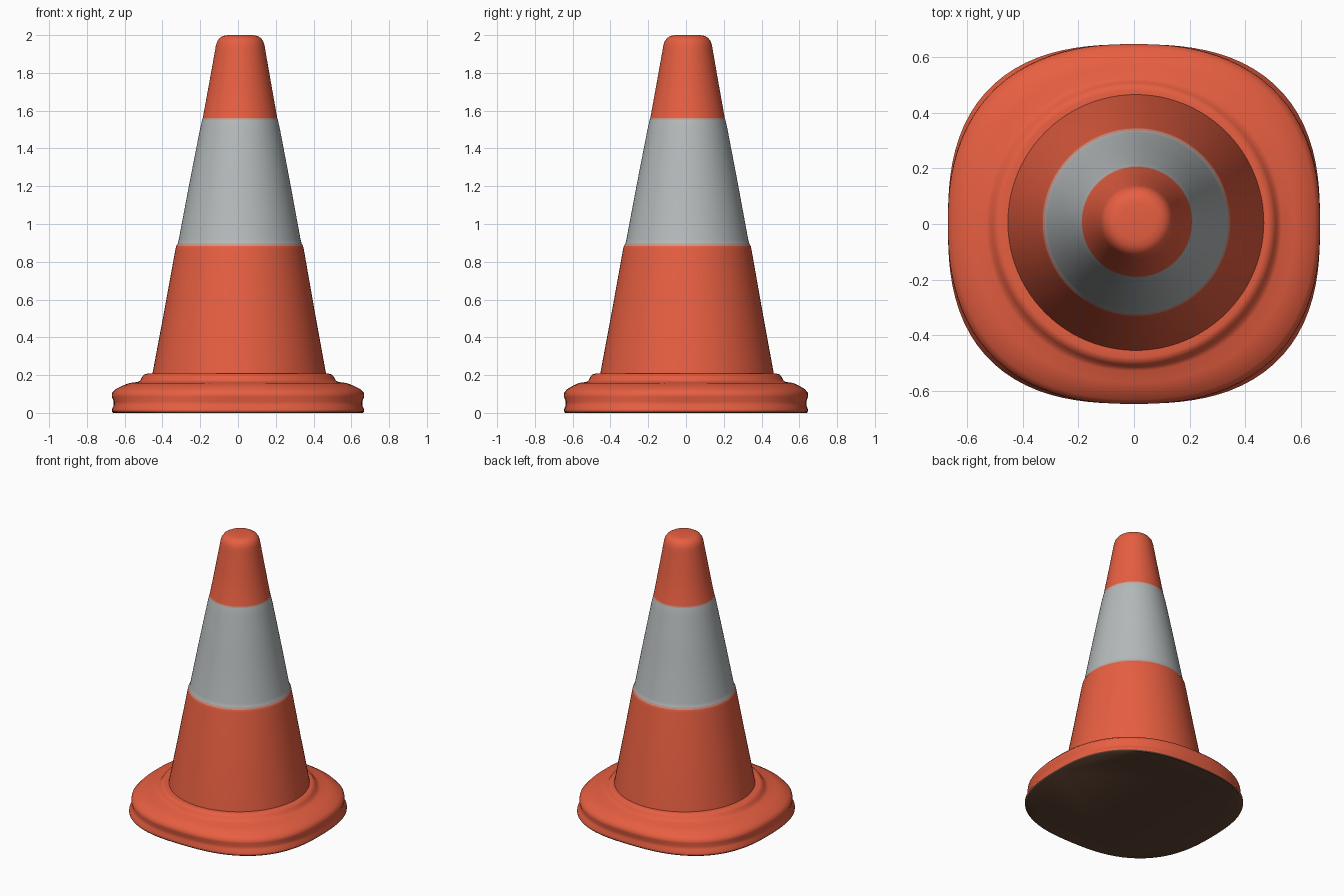
import bpy, bmesh, math

if "Cube" in bpy.data.objects:
    bpy.data.objects.remove(bpy.data.objects["Cube"])


def material(name, rgb):
    m = bpy.data.materials.new(name)
    m.diffuse_color = (*rgb, 1)
    m.use_nodes = True
    m.node_tree.nodes["Principled BSDF"].inputs["Base Color"].default_value = m.diffuse_color
    return m


ORANGE = material("cone_orange", (0.83, 0.118, 0.055))
GREY = material("band_grey", (0.46, 0.49, 0.495))
FADED = material("faded_band_edge", (0.62, 0.31, 0.25))
BROWN = material("underside_brown", (0.115, 0.057, 0.032))
MATS = [ORANGE, GREY, FADED, BROWN]
SIDES = 96


def loft(name, rings, rule, cap_bottom=False, cap_top=False, angle=50):
    """Stack of superellipse rings (rx, ry, z, exponent, cx, cy), coloured by rule(face)."""
    bm = bmesh.new()
    loops = []
    for rx, ry, z, n, cx, cy in rings:
        loop = []
        for i in range(SIDES):
            a = 2 * math.pi * i / SIDES
            c, s = math.cos(a), math.sin(a)
            k = (abs(c / rx) ** n + abs(s / ry) ** n) ** (-1 / n)
            loop.append(bm.verts.new((cx + k * c, cy + k * s, z)))
        loops.append(loop)
    for lo, hi in zip(loops, loops[1:]):
        for i in range(SIDES):
            j = (i + 1) % SIDES
            bm.faces.new((lo[i], lo[j], hi[j], hi[i]))
    if cap_bottom:
        bm.faces.new(loops[0][::-1])
    if cap_top:
        bm.faces.new(loops[-1])
    bm.normal_update()
    for f in bm.faces:
        f.material_index = rule(f)
    me = bpy.data.meshes.new(name)
    bm.to_mesh(me)
    bm.free()
    ob = bpy.data.objects.new(name, me)
    bpy.context.collection.objects.link(ob)
    for m in MATS:
        me.materials.append(m)
    bpy.ops.object.select_all(action='DESELECT')
    ob.select_set(True)
    bpy.context.view_layer.objects.active = ob
    bpy.ops.object.shade_smooth_by_angle(angle=math.radians(angle))
    return ob


# Rounded-square foot with a flared lower lip and a round stepped collar
base_profile = [
    (0.660, 0.640, 0.0, 2.6), (0.668, 0.645, 0.008, 2.6), (0.668, 0.645, 0.02, 2.6),
    (0.658, 0.637, 0.04, 2.52), (0.658, 0.637, 0.06, 2.45), (0.668, 0.646, 0.085, 2.4),
    (0.668, 0.646, 0.105, 2.36), (0.650, 0.630, 0.125, 2.32), (0.610, 0.597, 0.145, 2.25),
    (0.575, 0.568, 0.158, 2.2), (0.530, 0.527, 0.164, 2.1), (0.517, 0.515, 0.172, 2.05),
    (0.508, 0.507, 0.190, 2), (0.495, 0.495, 0.204, 2), (0.480, 0.480, 0.208, 2),
    (0.440, 0.440, 0.206, 2),
]
loft("base", [(rx, ry, z, n, 0, 0) for rx, ry, z, n in base_profile],
     lambda f: 3 if f.calc_center_median().z < 0.007 else 0, cap_bottom=True)

# Tapered cone with a grey band and a rounded tip
body_profile = [
    (0.461, 0.195), (0.459, 0.21), (0.398, 0.54), (0.340, 0.865), (0.336, 0.883),
    (0.328, 0.896), (0.322, 0.92), (0.268, 1.21), (0.212, 1.50), (0.200, 1.553),
    (0.197, 1.562), (0.163, 1.75), (0.133, 1.92), (0.129, 1.945), (0.122, 1.967),
    (0.109, 1.985), (0.090, 1.996), (0.065, 2.0),
]


def body_colour(f):
    z = f.calc_center_median().z
    if 0.883 < z < 0.896 or 1.553 < z < 1.562:
        return 2
    return 1 if 0.896 < z < 1.553 else 0


loft("cone_body", [(r, r, z, 2, 0.006 + 0.003 * z, 0.005 + 0.002 * z) for r, z in body_profile],
     body_colour, cap_top=True)
